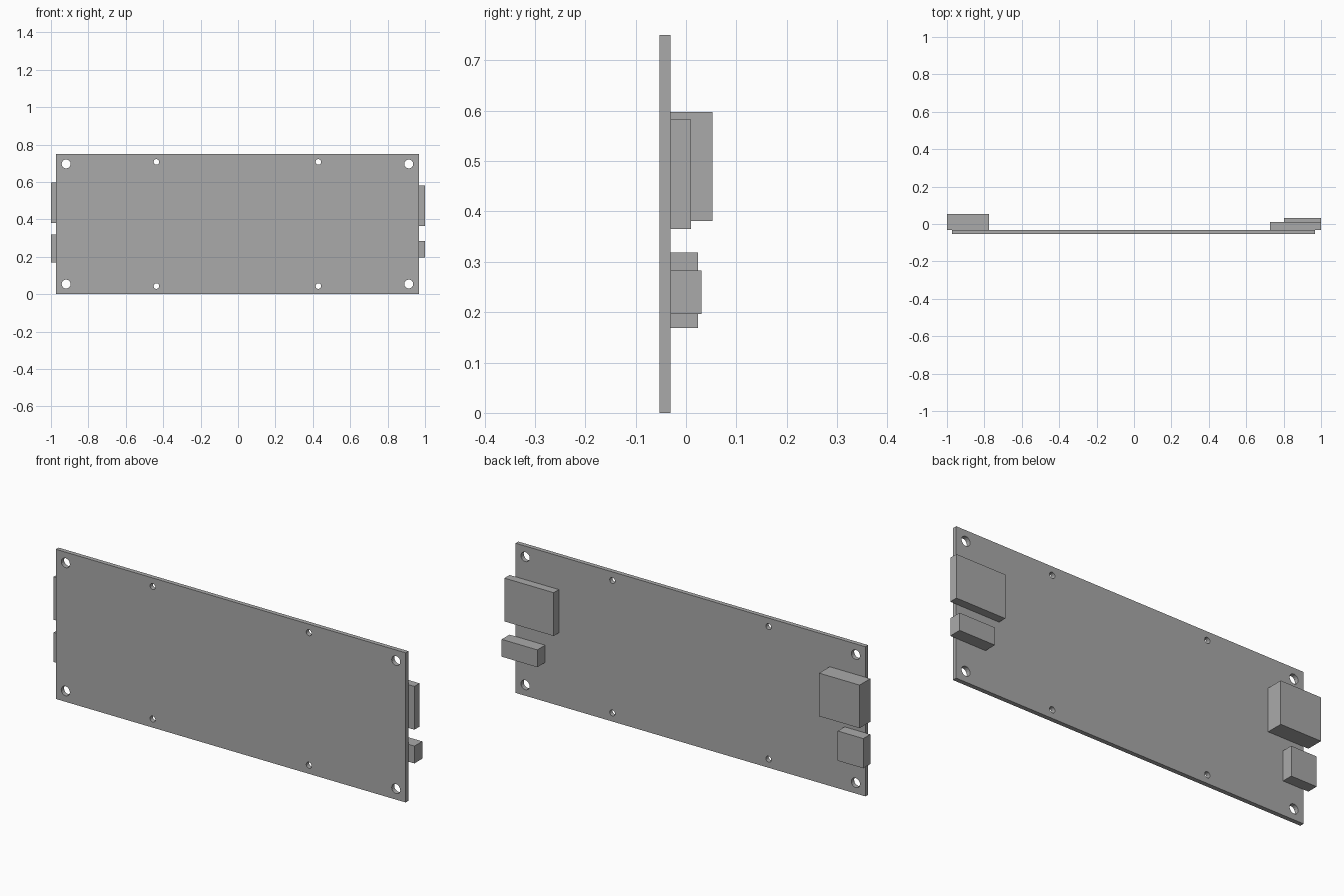
import bpy
import bmesh
from mathutils import Matrix, Vector

cube = bpy.data.objects.get("Cube")
if cube:
    bpy.data.objects.remove(cube, do_unlink=True)

# One plain grey for the whole model
GREY = (0.4, 0.4, 0.4, 1.0)
grey = bpy.data.materials.new("plain grey")
grey.use_nodes = True
grey.diffuse_color = GREY
grey.node_tree.nodes["Principled BSDF"].inputs["Base Color"].default_value = GREY


def add_object(name, bm):
    mesh = bpy.data.meshes.new(name)
    bm.to_mesh(mesh)
    bm.free()
    mesh.materials.append(grey)
    obj = bpy.data.objects.new(name, mesh)
    bpy.context.collection.objects.link(obj)
    return obj


def add_box(name, x, y, z):
    """Box from (low, high) pairs on each axis."""
    low, high = (Vector(corner) for corner in zip(x, y, z))
    matrix = Matrix.Translation((low + high) / 2) @ Matrix.Diagonal((high - low).to_4d())
    bm = bmesh.new()
    bmesh.ops.create_cube(bm, size=1, matrix=matrix)
    return add_object(name, bm)


# Board
FRONT, BACK = -0.053, -0.031
HEIGHT = 0.75
CENTRE = Vector((-0.003, (FRONT + BACK) / 2, HEIGHT / 2))
HALF_WIDTH = 0.97
board = add_box("board", (CENTRE.x - HALF_WIDTH, CENTRE.x + HALF_WIDTH),
                (FRONT, BACK), (0, HEIGHT))

# Mounting holes at the corners and smaller ones along the long edges
bm = bmesh.new()
turn = Matrix.Rotation(1.570796, 4, "X")
for dx, dz, radius in ((0.916, 0.321, 0.024), (0.433, 0.332, 0.015)):
    for sx in (-1, 1):
        for sz in (-1, 1):
            place = Matrix.Translation(CENTRE + Vector((sx * dx, 0, sz * dz)))
            bmesh.ops.create_cone(bm, cap_ends=True, segments=16, radius1=radius,
                                  radius2=radius, depth=0.1, matrix=place @ turn)
cutter = add_object("hole_cutter", bm)
cutter.hide_render = True

cut = board.modifiers.new("holes", "BOOLEAN")
cut.operation = "DIFFERENCE"
cut.solver = "EXACT"
cut.object = cutter
bpy.context.view_layer.objects.active = board
bpy.ops.object.modifier_apply(modifier=cut.name)
bpy.data.objects.remove(cutter, do_unlink=True)

# Connectors on the back, overhanging the two short edges
for name, x, depth_end, z in (
    ("right_upper_connector", (-1, -0.775), 0.053, (0.381, 0.597)),
    ("right_lower_connector", (-1, -0.858), 0.024, (0.169, 0.318)),
    ("left_upper_connector", (0.727, 1), 0.01, (0.365, 0.582)),
    ("left_lower_connector", (0.803, 1), 0.031, (0.196, 0.283)),
):
    add_box(name, x, (BACK, depth_end), z)
